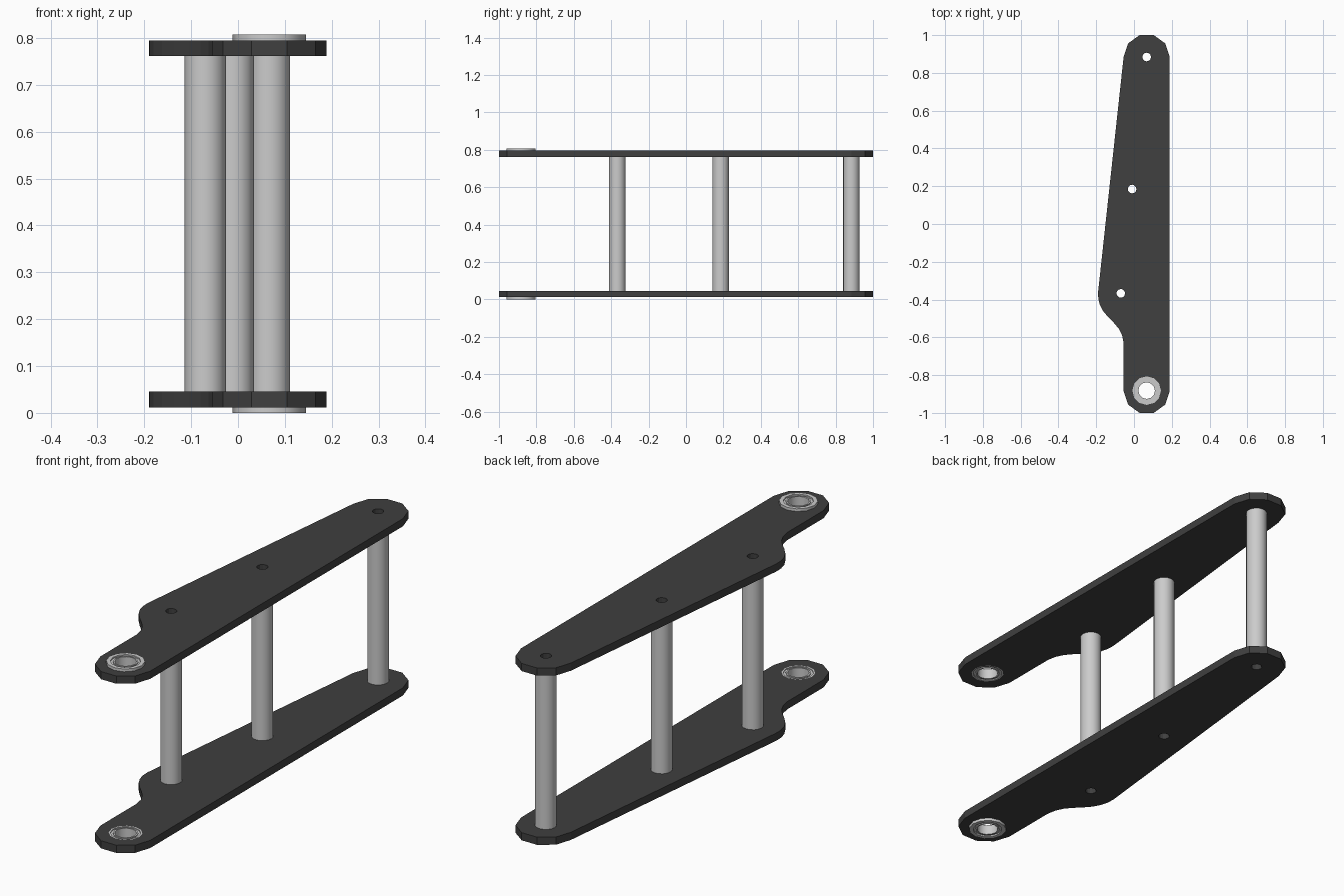
import bpy, bmesh
from math import sin, cos, pi, radians

if "Cube" in bpy.data.objects:
    bpy.data.objects.remove(bpy.data.objects["Cube"])

H = 0.807            # total height
Z0, Z1 = 0.012, 0.046  # lower plate faces
PIVOT = (0.067, -0.882)
POSTS = [(0.067, 0.884), (-0.01, 0.185), (-0.07, -0.367)]

dark = bpy.data.materials.new("dark_plate")
dark.diffuse_color = (0.05, 0.05, 0.05, 1)
dark.use_nodes = True
dark.node_tree.nodes["Principled BSDF"].inputs["Base Color"].default_value = dark.diffuse_color


def circle(c, r, n, a0=0.0, a1=2 * pi, closed=True):
    m = n if closed else n + 1
    return [(c[0] + r * cos(a0 + (a1 - a0) * i / n),
             c[1] + r * sin(a0 + (a1 - a0) * i / n)) for i in range(m)]


def plate(name, loops, z0, z1):
    """Flat plate: the first loop is the outline, the others are holes."""
    cu = bpy.data.curves.new(name, 'CURVE')
    cu.dimensions = '2D'
    cu.fill_mode = 'BOTH'
    cu.extrude = (z1 - z0) / 2
    for pts in loops:
        s = cu.splines.new('POLY')
        s.points.add(len(pts) - 1)
        for p, (x, y) in zip(s.points, pts):
            p.co = (x, y, 0, 1)
        s.use_cyclic_u = True
    ob = bpy.data.objects.new(name, cu)
    bpy.context.collection.objects.link(ob)
    bpy.ops.object.select_all(action='DESELECT')
    ob.select_set(True)
    bpy.context.view_layer.objects.active = ob
    bpy.ops.object.convert(target='MESH')
    ob = bpy.context.view_layer.objects.active
    ob.name = name
    bm = bmesh.new()
    bm.from_mesh(ob.data)
    bmesh.ops.remove_doubles(bm, verts=bm.verts, dist=1e-5)
    bmesh.ops.recalc_face_normals(bm, faces=bm.faces)
    for f in bm.faces:
        f.smooth = False
    bm.to_mesh(ob.data)
    bm.free()
    ob.location.z = (z0 + z1) / 2
    ob.data.materials.clear()
    ob.data.materials.append(dark)


def lathe(name, profile, c, n):
    """Revolve a closed (radius, z) profile around a vertical axis."""
    bm = bmesh.new()
    rings = [[bm.verts.new((r * cos(2 * pi * i / n), r * sin(2 * pi * i / n), z))
              for i in range(n)] for r, z in profile]
    for k, a in enumerate(rings):
        b = rings[(k + 1) % len(rings)]
        for i in range(n):
            j = (i + 1) % n
            bm.faces.new((a[i], a[j], b[j], b[i]))
    bmesh.ops.recalc_face_normals(bm, faces=bm.faces)
    me = bpy.data.meshes.new(name)
    bm.to_mesh(me)
    bm.free()
    ob = bpy.data.objects.new(name, me)
    bpy.context.collection.objects.link(ob)
    ob.location = (c[0], c[1], 0)
    bpy.ops.object.select_all(action='DESELECT')
    ob.select_set(True)
    bpy.context.view_layer.objects.active = ob
    bpy.ops.object.shade_smooth_by_angle(angle=radians(40))


# Side plates: rounded ends, tapered left edge, S-shaped shoulder
outline = circle((0.067, 0.884), 0.122, 5, 0, pi, False)
outline += [(-0.19, -0.36), (-0.189, -0.395), (-0.18, -0.43), (-0.162, -0.463),
            (-0.135, -0.495), (-0.105, -0.525), (-0.08, -0.555),
            (-0.063, -0.59), (-0.055, -0.63)]
outline += circle((0.067, -0.884), 0.122, 5, pi, 2 * pi, False)
loops = [outline, circle(PIVOT, 0.068, 12)] + [circle(p, 0.023, 12) for p in POSTS]
plate("lower_plate", loops, Z0, Z1)
plate("upper_plate", loops, H - Z1, H - Z0)

# Tubular spacers between the plates
for i, p in enumerate(POSTS):
    lathe(f"spacer_{i + 1}", [(0.023, Z1), (0.044, Z1), (0.044, H - Z1), (0.023, H - Z1)], p, 16)

# Flanged bearings with recessed shields, flange on the outer side
bearing = [(0.044, 0.002), (0.051, 0.002), (0.051, 0.006), (0.061, 0.006), (0.061, 0.0),
           (0.0785, 0.0), (0.0785, Z0), (0.068, Z0), (0.068, Z1), (0.061, Z1),
           (0.061, 0.042), (0.051, 0.042), (0.051, Z1), (0.044, Z1)]
lathe("lower_bearing", bearing, PIVOT, 12)
lathe("upper_bearing", [(r, H - z) for r, z in bearing], PIVOT, 12)
